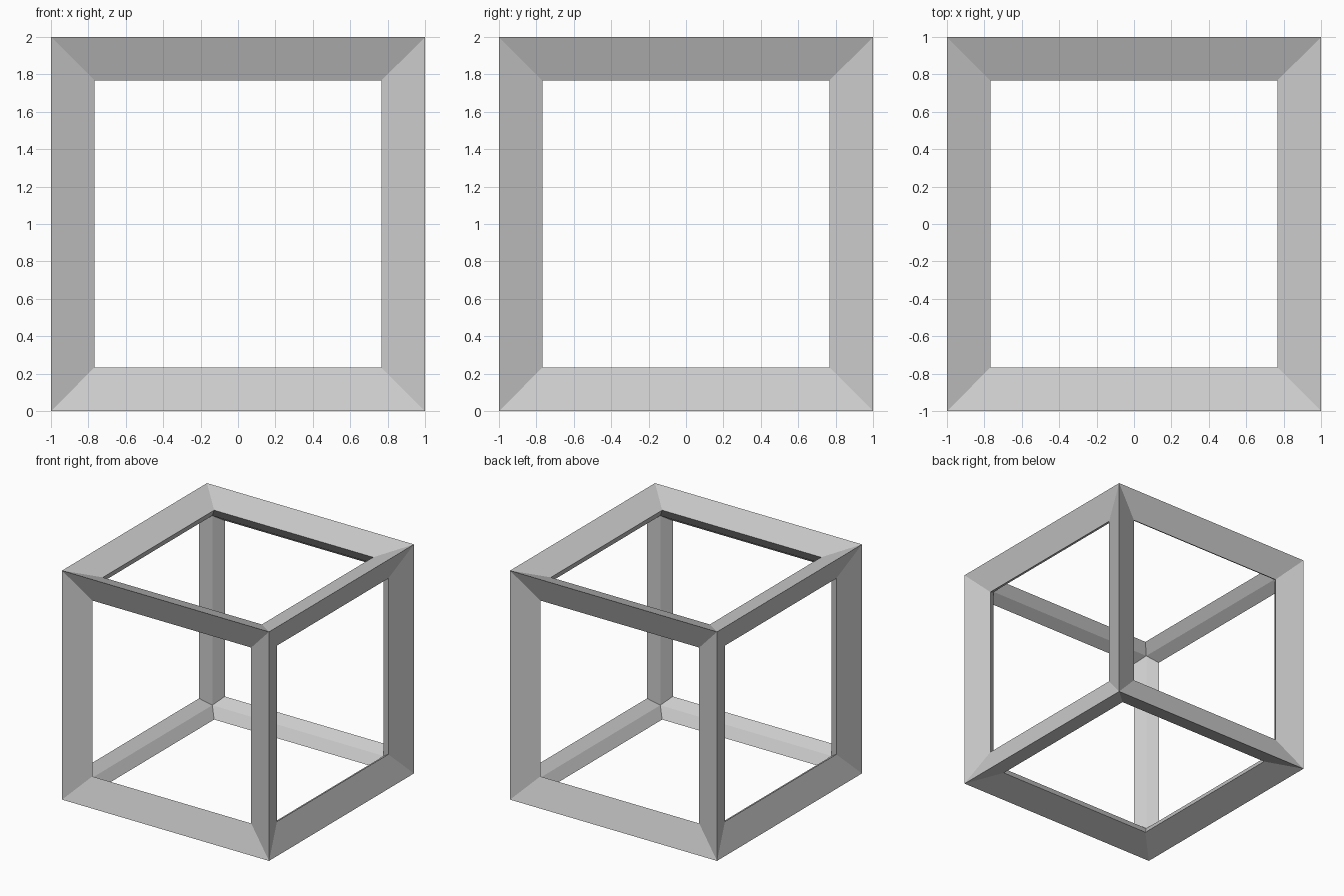
import bpy, bmesh
from mathutils import Vector

if "Cube" in bpy.data.objects:
    bpy.data.objects.remove(bpy.data.objects["Cube"])

OUTER = 1.0      # half size of the cube's outer corners
WINDOW = 0.768   # half size of each window opening
SINK = 0.086     # depth of the window rim below the outer corner
INNER = 0.828    # half size of the cube's inner corners

bm = bmesh.new()


def corner_ring(axis, sign, half, level):
    """Four vertices of a square lying across one side of the cube."""
    ring = []
    for a, b in ((-1, -1), (1, -1), (1, 1), (-1, 1)):
        co = Vector((0, 0, 1))
        p = [0, 0, 0]
        p[axis] = sign * level
        p[(axis + 1) % 3] = a * half
        p[(axis + 2) % 3] = b * half
        ring.append(bm.verts.new(co + Vector(p)))
    return ring


# Six windows: slope in from the outer edges to the rim, then back to the inner edges
for axis in range(3):
    for sign in (-1, 1):
        rings = [corner_ring(axis, sign, half, level) for half, level in
                 ((OUTER, OUTER), (WINDOW, OUTER - SINK), (INNER, INNER))]
        for r0, r1 in zip(rings, rings[1:]):
            for i in range(4):
                j = (i + 1) % 4
                bm.faces.new((r0[i], r0[j], r1[j], r1[i]))

# Join the windows along shared edges
bmesh.ops.remove_doubles(bm, verts=bm.verts, dist=0.0001)
bmesh.ops.recalc_face_normals(bm, faces=bm.faces)

mesh = bpy.data.meshes.new("cube_frame")
bm.to_mesh(mesh)
bm.free()
bpy.context.collection.objects.link(bpy.data.objects.new("cube_frame", mesh))
